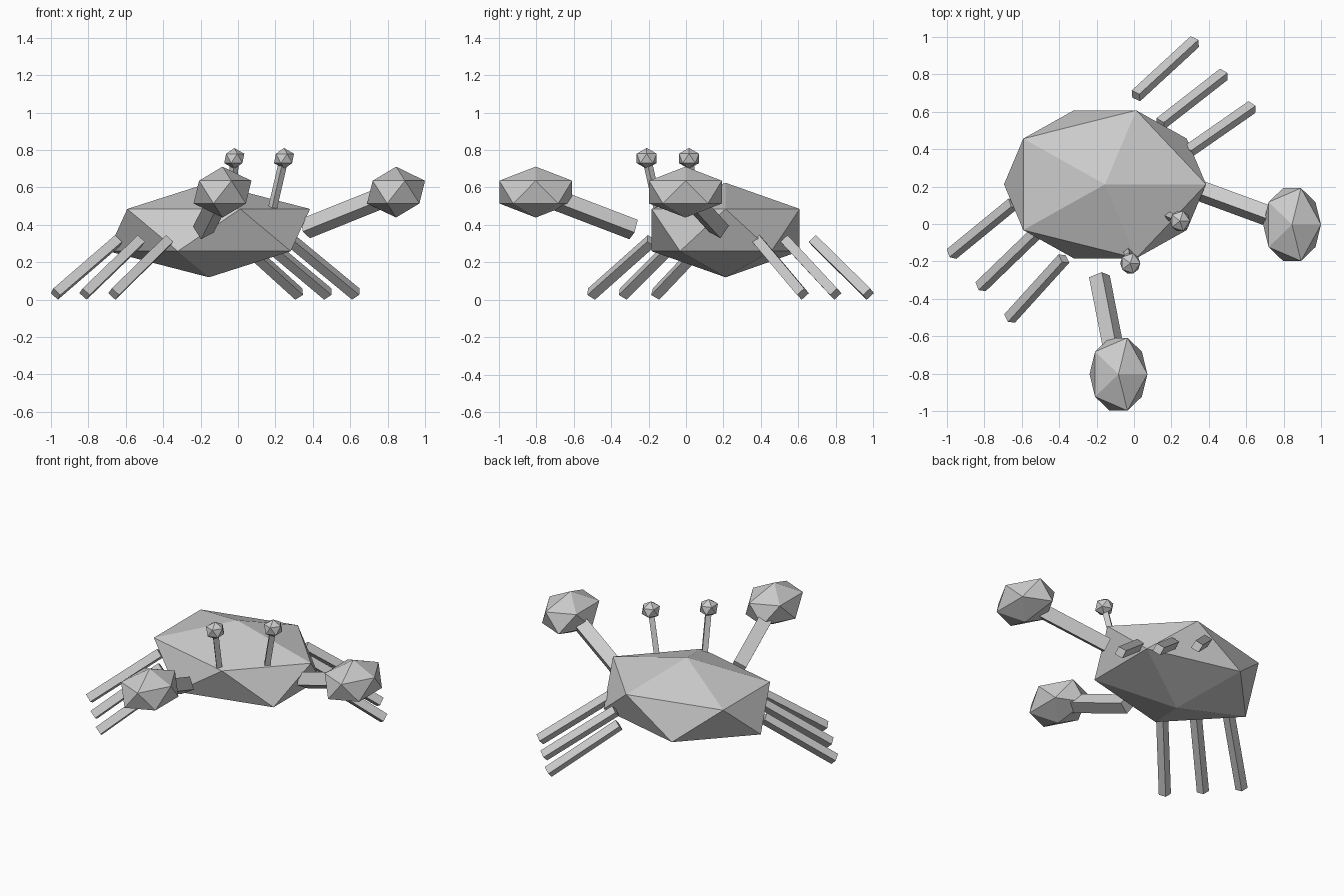
import bpy
from math import radians, sin, cos
from mathutils import Vector, Matrix

cube = bpy.data.objects.get("Cube")
if cube:
    bpy.data.objects.remove(cube, do_unlink=True)

# One shell material
shell = bpy.data.materials.new("shell_grey")
shell.use_nodes = True
grey = (0.6, 0.6, 0.6, 1.0)
shell.diffuse_color = grey
shell.node_tree.nodes["Principled BSDF"].inputs["Base Color"].default_value = grey


def finish(name):
    obj = bpy.context.object
    obj.name = obj.data.name = name
    obj.data.materials.append(shell)
    return obj


def blob(name, centre, radii):
    """Faceted twenty-sided ellipsoid."""
    bpy.ops.mesh.primitive_ico_sphere_add(subdivisions=1, radius=1, location=centre)
    finish(name).scale = radii


def bar(name, start, end, width, roll):
    """Square bar between two points, rolled about its own length."""
    start, end = Vector(start), Vector(end)
    along = (end - start).normalized()
    side = along.cross(Vector((0, 0, 1))).normalized()
    up = side.cross(along)
    angle = radians(roll)
    top = up * cos(angle) - side * sin(angle)
    right = along.cross(top)
    turn = Matrix((along, -right, top)).transposed().to_4x4()
    size = Matrix.Diagonal(((end - start).length, width, width, 1))
    bpy.ops.mesh.primitive_cube_add(size=1)
    obj = finish(name)
    obj.data.transform(Matrix.Translation((start + end) / 2) @ turn @ size)


# Body
blob("body", (-0.155, 0.212, 0.372), (0.604, 0.465, 0.2525))

# Claws on their arms
for side, base, claw, roll in (
    ("left", (0.36, 0.175, 0.38), (0.845, -0.003, 0.575), 28),
    ("right", (-0.185, -0.28, 0.375), (-0.083, -0.803, 0.575), -28),
):
    bar(side + "_arm", base, claw, 0.082, roll)
    blob(side + "_claw", claw, (0.173, 0.229, 0.136))

# Eyes on their stalks
for side, base, eye, roll in (
    ("left", (0.185, 0.042, 0.49), (0.246, 0.016, 0.755), 30),
    ("right", (-0.032, -0.15, 0.49), (-0.02, -0.21, 0.755), -30),
):
    bar(side + "_eye_stalk", base, eye, 0.034, roll)
    blob(side + "_eye", eye, (0.06, 0.063, 0.056))

# Walking legs, hip to foot in plan
HIP, FOOT = 0.315, 0.03
legs = {
    "left": (((0.285, 0.385), (0.63, 0.625)),
             ((0.14, 0.535), (0.48, 0.80)),
             ((0.01, 0.685), (0.325, 0.975))),
    "right": (((-0.375, -0.185), (-0.665, -0.505)),
              ((-0.525, -0.05), (-0.82, -0.335)),
              ((-0.645, 0.11), (-0.975, -0.16))),
}
for side, pairs in legs.items():
    for place, (hip, foot) in zip(("front", "middle", "back"), pairs):
        bar(f"{side}_{place}_leg", (*hip, HIP), (*foot, FOOT), 0.052,
            36 if side == "left" else -36)
